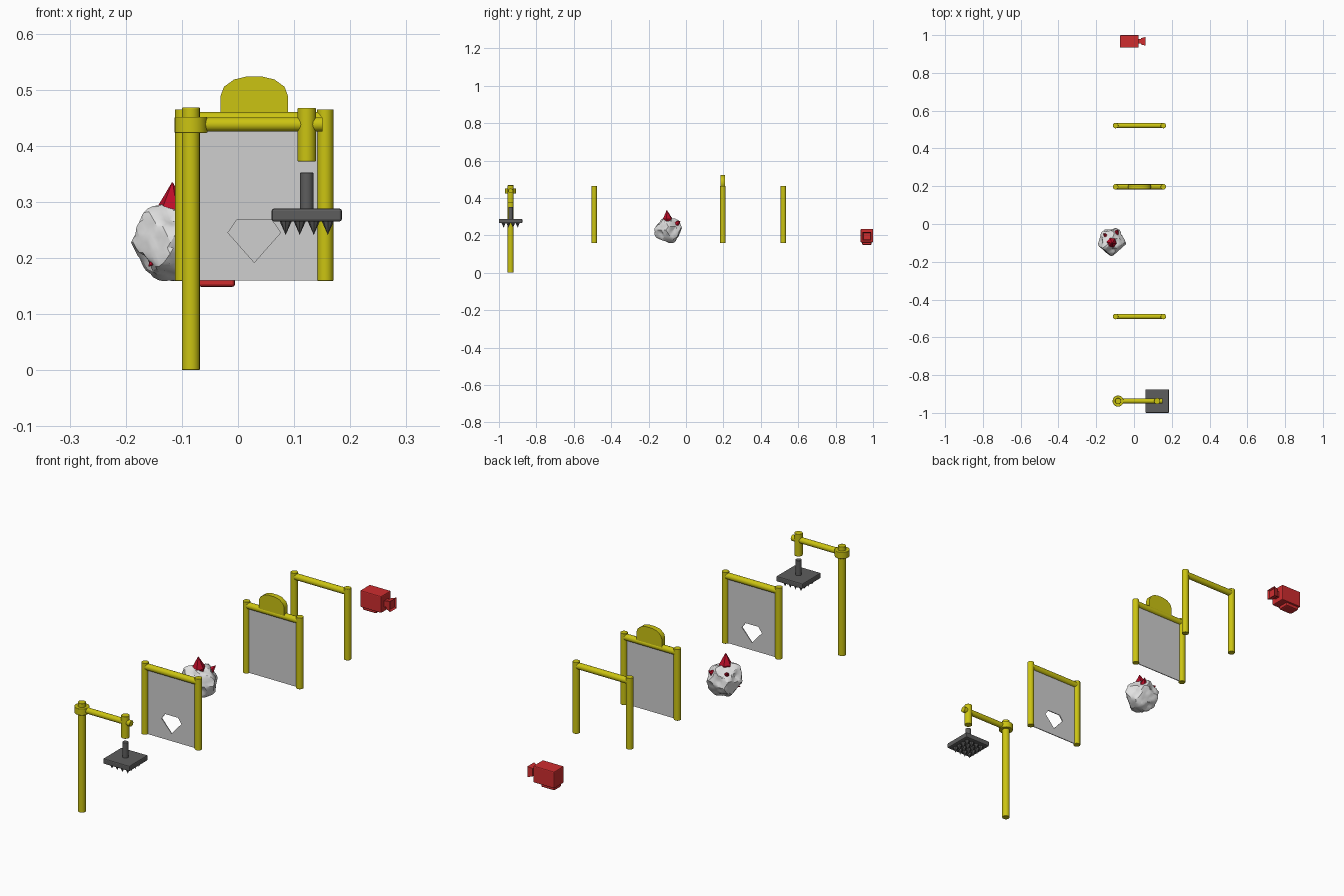
import bpy, bmesh, math, random
from mathutils import Vector, noise

if "Cube" in bpy.data.objects:
    bpy.data.objects.remove(bpy.data.objects["Cube"])


def material(name, rgb):
    m = bpy.data.materials.new(name)
    m.use_nodes = True
    m.diffuse_color = (*rgb, 1)
    m.node_tree.nodes["Principled BSDF"].inputs["Base Color"].default_value = (*rgb, 1)
    return m


YELLOW = material("yellow paint", (0.6, 0.55, 0.006))
GREY = material("pale panel grey", (0.62, 0.62, 0.62))
DARK = material("dark iron", (0.11, 0.11, 0.11))
ROCK = material("white rock", (0.75, 0.75, 0.75))
CRYSTAL = material("crimson crystal", (0.5, 0.004, 0.022))
RED = material("red plastic", (0.62, 0.026, 0.028))


def smooth(ob, degrees=35):
    bpy.ops.object.select_all(action='DESELECT')
    ob.select_set(True)
    bpy.context.view_layer.objects.active = ob
    bpy.ops.object.shade_smooth_by_angle(angle=math.radians(degrees))


def mesh_object(name, bm, mat, bevel=0):
    bmesh.ops.recalc_face_normals(bm, faces=bm.faces)
    me = bpy.data.meshes.new(name)
    bm.to_mesh(me)
    bm.free()
    me.materials.append(mat)
    ob = bpy.data.objects.new(name, me)
    bpy.context.collection.objects.link(ob)
    if bevel:
        mod = ob.modifiers.new("soft edges", 'BEVEL')
        mod.width, mod.segments = bevel, 2
    return ob


def rod(name, a, b, radius, mat, tip=None, sides=20, bevel=0.0):
    """Cylinder or cone running from point a to point b."""
    a, b = Vector(a), Vector(b)
    bm = bmesh.new()
    bmesh.ops.create_cone(bm, cap_ends=True, segments=sides, radius1=radius,
                          radius2=radius if tip is None else tip, depth=(b - a).length)
    bm.transform((b - a).to_track_quat('Z', 'Y').to_matrix().to_4x4())
    bmesh.ops.translate(bm, verts=bm.verts, vec=(a + b) / 2)
    ob = mesh_object(name, bm, mat, bevel)
    if sides > 8:
        smooth(ob)
    return ob


def box(name, lo, hi, mat, bevel=0):
    lo, hi = Vector(lo), Vector(hi)
    bm = bmesh.new()
    bmesh.ops.create_cube(bm, size=1)
    for v in bm.verts:
        v.co = (lo + hi) / 2 + v.co * (hi - lo)
    return mesh_object(name, bm, mat, bevel)


def upright_plate(name, loops, y, thickness, mat):
    """Flat plate from x,z outlines; inner outlines become holes."""
    curve = bpy.data.curves.new(name, 'CURVE')
    curve.dimensions, curve.fill_mode = '2D', 'BOTH'
    curve.extrude = thickness / 2
    for loop in loops:
        s = curve.splines.new('POLY')
        s.points.add(len(loop) - 1)
        for p, (x, z) in zip(s.points, loop):
            p.co = (x, z, 0, 1)
        s.use_cyclic_u = True
    temp = bpy.data.objects.new(name, curve)
    bm = bmesh.new()
    me = bpy.data.meshes.new_from_object(temp)
    bm.from_mesh(me)
    bpy.data.objects.remove(temp)
    bpy.data.meshes.remove(me)
    bpy.data.curves.remove(curve)
    bmesh.ops.remove_doubles(bm, verts=bm.verts, dist=1e-5)
    for v in bm.verts:
        v.co = (v.co.x, y + v.co.z, v.co.y)
    return mesh_object(name, bm, mat)


# Gates: two posts and a crossbar each
LEFT, RIGHT, MID = -0.0975, 0.1555, 0.029
GATES = {"front": -0.49, "middle": 0.197, "back": 0.521}
for name, y in GATES.items():
    for side, x in (("right", LEFT), ("left", RIGHT)):
        rod(f"{name}_gate_{side}_post", (x, y, 0.159), (x, y, 0.465), 0.0145, YELLOW, bevel=0.001)
    rod(f"{name}_gate_crossbar", (LEFT, y, 0.447), (RIGHT, y, 0.447), 0.0135, YELLOW)

# Panels, the first with a gem-shaped opening
frame = [(LEFT, 0.16), (RIGHT, 0.16), (RIGHT, 0.447), (LEFT, 0.447)]
gem = [(MID - 0.047, 0.245), (MID - 0.031, 0.268), (MID + 0.031, 0.268),
       (MID + 0.047, 0.245), (MID, 0.192)]
upright_plate("front_gate_panel", [frame, gem], GATES["front"], 0.004, GREY)
upright_plate("middle_gate_panel", [frame], GATES["middle"], 0.004, GREY)

# Rounded sign over the middle gate
half = [(0.06, 0.45), (0.06, 0.489), (0.054, 0.505), (0.036, 0.518), (0.015, 0.523)]
sign = [(MID + x, z) for x, z in half] + [(MID - x, z) for x, z in reversed(half)]
upright_plate("gate_sign", [sign], GATES["middle"], 0.023, YELLOW)

# Crusher stand: post, collar, arm and sleeve
Y, PX, SX, ARM = -0.9375, -0.084, 0.1225, 0.438
rod("crusher_post", (PX, Y, 0), (PX, Y, 0.468), 0.016, YELLOW, bevel=0.0015)
rod("crusher_collar", (PX, Y, 0.423), (PX, Y, 0.451), 0.0295, YELLOW, bevel=0.0015)
rod("crusher_arm", (PX, Y, ARM), (0.151, Y, ARM), 0.0125, YELLOW)
rod("crusher_sleeve", (SX, Y, 0.372), (SX, Y, 0.467), 0.0165, YELLOW, bevel=0.0015)

# Crusher head: ram, plate and spikes
rod("crusher_ram", (SX, Y, 0.285), (SX, Y, 0.352), 0.012, DARK, bevel=0.001)
H = 0.0625
box("crusher_plate", (SX - H, Y - H, 0.265), (SX + H, Y + H, 0.288), DARK, 0.004)
PITCH = 0.025
for i in range(4):
    for j in range(4):
        x, y = SX + (i - 1.5) * PITCH, Y + (j - 1.5) * PITCH
        rod("crusher_spike", (x, y, 0.267), (x, y, 0.241), 0.0115, DARK, tip=0, sides=8)

# Chipped boulder: a sphere trimmed by random flats and roughened
random.seed(7)
C = Vector((-0.12, -0.094, 0.228))
flats = []
for k in range(16):
    h = 1 - 2 * (k + 0.5) / 16
    a = k * 2.4 + random.uniform(-0.3, 0.3)
    r = math.sqrt(1 - h * h)
    flats.append((Vector((r * math.cos(a), r * math.sin(a), h)), random.uniform(0.058, 0.067)))
bm = bmesh.new()
bmesh.ops.create_icosphere(bm, subdivisions=4, radius=1)
for v in bm.verts:
    d = v.co.normalized()
    reach = 0.077
    for n, depth in flats:
        if d.dot(n) > 0.1:
            reach = min(reach, depth / d.dot(n))
    for n, depth in flats[::2]:
        reach -= 0.009 * max(0, 1 - (d - n).length / 0.33)
    reach += 0.004 * noise.noise(d * 3.5)
    v.co = C + d * reach
smooth(mesh_object("boulder", bm, ROCK), 25)


# Crystals growing out of the boulder
def crystal(direction, start, end, radius):
    d = Vector(direction).normalized()
    neck = start + (end - start) * 0.35
    rod("crystal_base", C + d * start, C + d * neck, radius * 0.8, CRYSTAL, tip=radius, sides=6)
    rod("crystal_tip", C + d * neck, C + d * end, radius, CRYSTAL, tip=0.001, sides=6)


crystal((0.03, -0.08, 1), 0.035, 0.107, 0.027)
crystal((0.4, 0.72, 0.55), 0.04, 0.088, 0.018)
crystal((-0.5, 0.55, 0.6), 0.045, 0.077, 0.012)
crystal((-0.5, -0.6, -0.55), 0.045, 0.074, 0.009)

# Video camera: body, underside grip and square lens hood facing +x
box("camera_body", (-0.075, 0.934, 0.162), (0.025, 1.0, 0.234), RED, 0.004)
box("camera_grip", (-0.07, 0.942, 0.148), (-0.005, 0.992, 0.17), RED, 0.006)
box("camera_lens_neck", (0.02, 0.955, 0.182), (0.045, 0.979, 0.208), RED)
bm = bmesh.new()
bmesh.ops.create_cube(bm, size=1)
for v in bm.verts:
    w = 0.045 if v.co.x > 0 else 0.034
    v.co = (0.049 + v.co.x * 0.022, 0.967 + v.co.y * w, 0.195 + v.co.z * w)
bm.normal_update()
opening = max(bm.faces, key=lambda f: f.calc_center_median().x)
bmesh.ops.inset_region(bm, faces=[opening], thickness=0.006, depth=-0.008)
mesh_object("camera_lens_hood", bm, RED)
